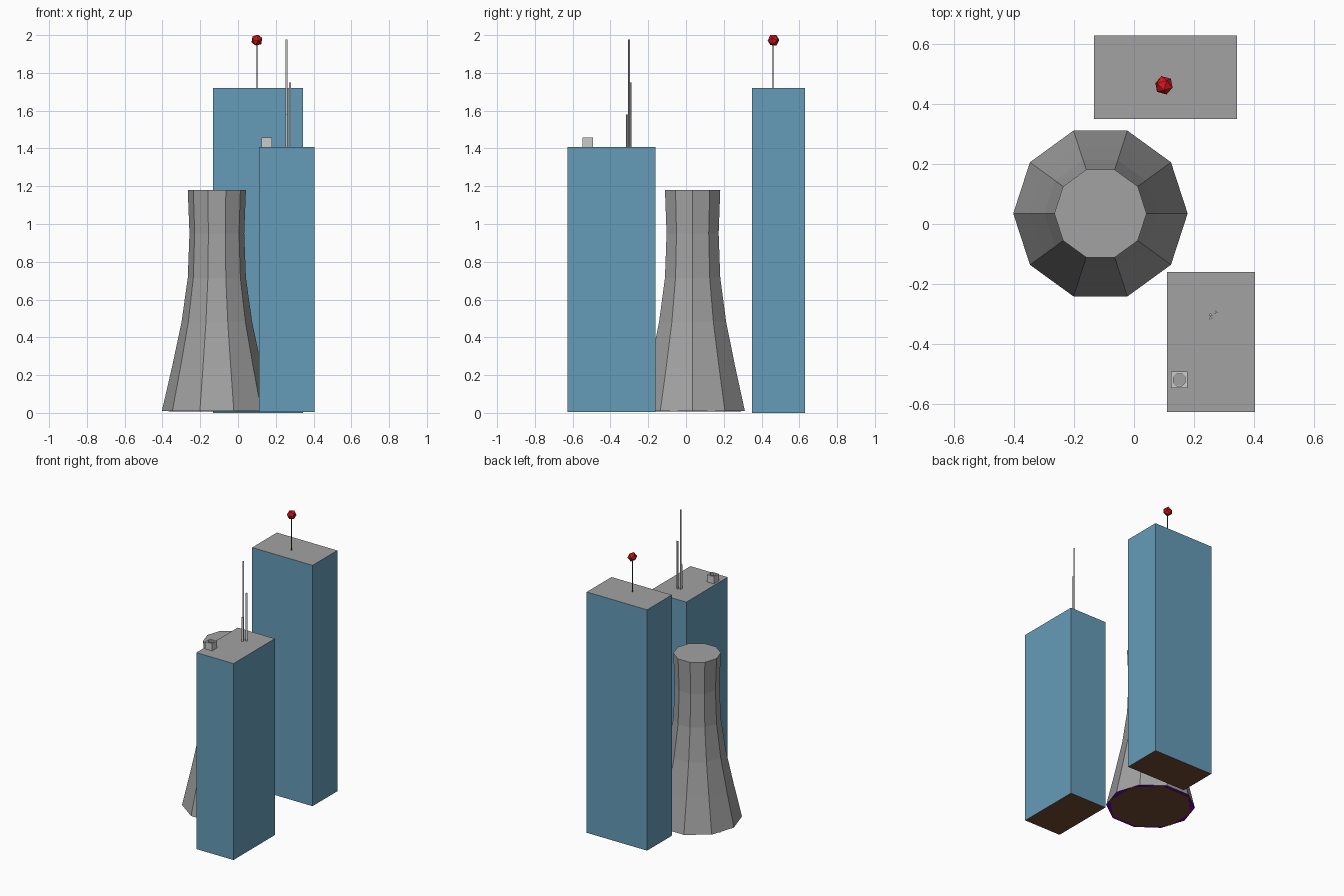
import bpy, bmesh, math
from mathutils import Matrix

if "Cube" in bpy.data.objects:
    bpy.data.objects.remove(bpy.data.objects["Cube"])


def material(name, rgb):
    m = bpy.data.materials.new(name)
    m.diffuse_color = (*rgb, 1)
    m.use_nodes = True
    m.node_tree.nodes["Principled BSDF"].inputs["Base Color"].default_value = m.diffuse_color
    return m


BLUE = material("blue glass", (0.13, 0.335, 0.485))
GREY = material("concrete grey", (0.36, 0.36, 0.36))
LIGHT = material("light metal", (0.6, 0.6, 0.6))
DARK = material("dark metal", (0.08, 0.08, 0.08))
RED = material("beacon red", (0.65, 0.009, 0.012))
BROWN = material("earth brown", (0.17, 0.07, 0.033))
PURPLE = material("deep purple", (0.18, 0.0, 0.5))


def finish(name, bm, mats, rule=None):
    bm.normal_update()
    if rule:
        for f in bm.faces:
            f.material_index = rule(f)
    me = bpy.data.meshes.new(name)
    bm.to_mesh(me)
    bm.free()
    ob = bpy.data.objects.new(name, me)
    for m in mats:
        me.materials.append(m)
    bpy.context.collection.objects.link(ob)
    return ob


def box(name, x0, x1, y0, y1, z0, z1, mats, rule=None):
    bm = bmesh.new()
    mat = (Matrix.Translation(((x0 + x1) / 2, (y0 + y1) / 2, (z0 + z1) / 2))
           @ Matrix.Diagonal((x1 - x0, y1 - y0, z1 - z0, 1)))
    bmesh.ops.create_cube(bm, size=1, matrix=mat)
    return finish(name, bm, mats, rule)


def lathe(name, x, y, profile, sides, mats, turn=0, rule=None):
    """Closed faceted solid from (radius, height) rings."""
    bm = bmesh.new()
    rings = []
    for r, z in profile:
        rings.append([bm.verts.new((x + r * math.cos(turn + math.tau * i / sides),
                                    y + r * math.sin(turn + math.tau * i / sides), z))
                      for i in range(sides)])
    for a, b in zip(rings, rings[1:]):
        for i in range(sides):
            j = (i + 1) % sides
            bm.faces.new((a[i], a[j], b[j], b[i]))
    bm.faces.new(rings[0][::-1])
    bm.faces.new(rings[-1])
    return finish(name, bm, mats, rule)


def by_direction(f):
    # walls 0, roof 1, underside 2
    return 1 if f.normal.z > 0.5 else 2 if f.normal.z < -0.5 else 0


# Two office blocks
box("back_tower", -0.133, 0.344, 0.35, 0.629, 0, 1.72, [BLUE, GREY, BROWN], by_direction)
box("front_tower", 0.11, 0.404, -0.628, -0.161, 0.005, 1.408, [BLUE, GREY, BROWN], by_direction)

# Cooling tower with waisted ten-sided profile
profile = [(0.291, 0.01), (0.237, 0.245), (0.187, 0.48),
           (0.154, 0.715), (0.145, 0.95), (0.154, 1.18)]
lathe("cooling_tower", -0.112, 0.035, profile, 10, [GREY, GREY, PURPLE], 0, by_direction)
lathe("cooling_tower_floor", -0.112, 0.035, [(0.278, 0.007), (0.278, 0.0095)], 8,
      [BROWN], math.pi / 8)

# Beacon on the back tower
lathe("beacon_pole", 0.1, 0.461, [(0.003, 1.715), (0.003, 1.96)], 6, [DARK])
bm = bmesh.new()
bmesh.ops.create_icosphere(bm, subdivisions=1, radius=0.032,
                           matrix=Matrix.Translation((0.1, 0.463, 1.973))
                           @ Matrix.Rotation(math.radians(31.7), 4, "X"))
finish("beacon", bm, [RED])

# Three-sided masts on the front tower
for i, (x, y, top) in enumerate([(0.256, -0.303, 1.976), (0.274, -0.294, 1.75),
                                 (0.256, -0.314, 1.58)]):
    lathe(f"mast_{i + 1}", x, y, [(0.007, 1.4), (0.007, top)], 3, [LIGHT],
          math.radians(105))

# Roof ventilation unit with a round well and fan
unit = box("vent_unit", 0.124, 0.179, -0.548, -0.493, 1.405, 1.459, [LIGHT])
cutter = lathe("vent_cutter", 0.1515, -0.5205, [(0.022, 1.44), (0.022, 1.48)], 8,
               [LIGHT], math.pi / 8)
cutter.hide_render = True
cutter.hide_viewport = True
mod = unit.modifiers.new("well", "BOOLEAN")
mod.operation = "DIFFERENCE"
mod.object = cutter
mod.solver = "EXACT"
lathe("vent_fan", 0.1515, -0.5205, [(0.021, 1.438), (0.021, 1.444)], 8, [GREY], math.pi / 8)
